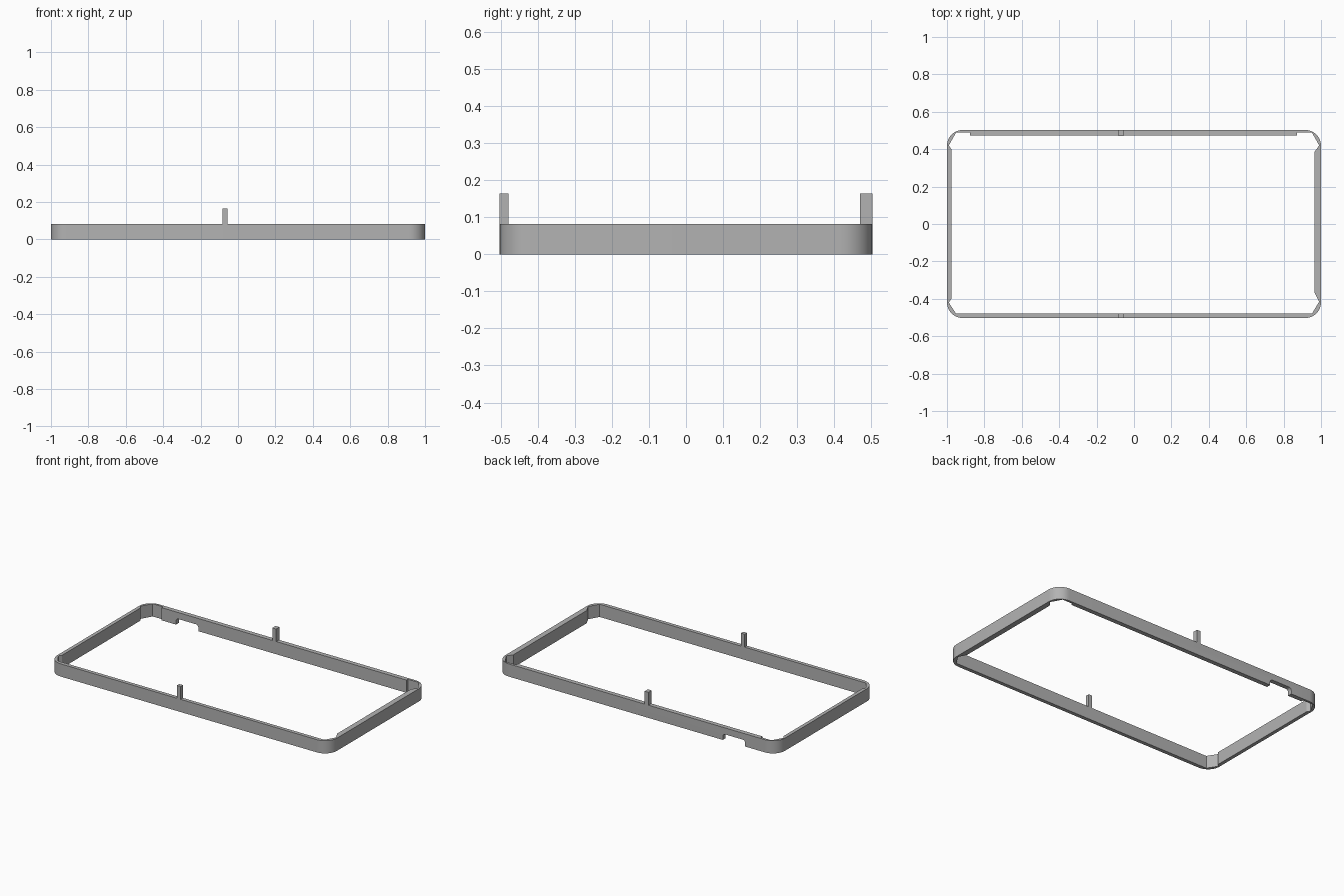
import bpy, bmesh, math
from mathutils import Vector

cube = bpy.data.objects.get("Cube")
if cube:
    bpy.data.objects.remove(cube, do_unlink=True)

HALF_X, HALF_Y, HEIGHT, RADIUS = 1.0, 0.503, 0.082, 0.085

grey = bpy.data.materials.new("plain grey")
grey.use_nodes = True
colour = (0.45, 0.45, 0.45, 1)
grey.diffuse_color = colour
grey.node_tree.nodes["Principled BSDF"].inputs["Base Color"].default_value = colour


def prism(name, points, direction):
    """Extrude a closed 3D outline along a direction."""
    bm = bmesh.new()
    face = bm.faces.new([bm.verts.new(p) for p in points])
    new = bmesh.ops.extrude_face_region(bm, geom=[face])["geom"]
    verts = [g for g in new if isinstance(g, bmesh.types.BMVert)]
    bmesh.ops.translate(bm, verts=verts, vec=Vector(direction))
    bmesh.ops.recalc_face_normals(bm, faces=bm.faces)
    mesh = bpy.data.meshes.new(name)
    bm.to_mesh(mesh)
    bm.free()
    mesh.materials.append(grey)
    obj = bpy.data.objects.new(name, mesh)
    bpy.context.collection.objects.link(obj)
    return obj


def rounded_rect(hx, hy, r, steps):
    pts = []
    for i, (sx, sy) in enumerate([(1, 1), (-1, 1), (-1, -1), (1, -1)]):
        for k in range(steps + 1):
            a = math.radians(90 * (i + k / steps))
            pts.append((sx * (hx - r) + r * math.cos(a), sy * (hy - r) + r * math.sin(a)))
    return pts


def cut(target, cutter):
    cutter.hide_render = True
    mod = target.modifiers.new("cut", "BOOLEAN")
    mod.operation = "DIFFERENCE"
    mod.solver = "EXACT"
    mod.object = cutter
    bpy.context.view_layer.objects.active = target
    bpy.ops.object.modifier_apply(modifier=mod.name)
    bpy.data.objects.remove(cutter, do_unlink=True)


# Outer band with rounded corners
frame = prism("frame", [(x, y, 0) for x, y in rounded_rect(HALF_X, HALF_Y, RADIUS, 10)],
              (0, 0, HEIGHT))

# Opening: walls of uneven thickness, thinned and bevelled at the corners
opening = [
    (0.965, -0.365), (0.965, 0.385), (0.99, 0.42), (0.952, 0.488),
    (0.872, 0.488), (0.872, 0.474), (-0.877, 0.474), (-0.877, 0.488),
    (-0.952, 0.488), (-0.99, 0.42), (-0.977, 0.40),
    (-0.977, -0.40), (-0.99, -0.42), (-0.952, -0.479),
    (0.952, -0.479), (0.99, -0.415),
]
cut(frame, prism("opening_cutter", [(x, y, -0.1) for x, y in opening], (0, 0, 0.4)))

# Rounded notch in the lower edge of the back wall
notch = [(x - 0.695, 0.45, z) for x, z in rounded_rect(0.08, 0.04, 0.018, 5)]
cut(frame, prism("notch_cutter", notch, (0, 0.1, 0)))

# Upright posts, one on each long wall
for name, y0, y1 in [("front_post", -HALF_Y, -0.479), ("back_post", 0.47, HALF_Y)]:
    base = [(-0.084, y0), (-0.057, y0), (-0.057, y1), (-0.084, y1)]
    prism(name, [(x, y, HEIGHT) for x, y in base], (0, 0, 0.083))

# Smooth only the rounded corners
bpy.ops.object.select_all(action="DESELECT")
frame.select_set(True)
bpy.context.view_layer.objects.active = frame
bpy.ops.object.shade_smooth_by_angle(angle=math.radians(20))
